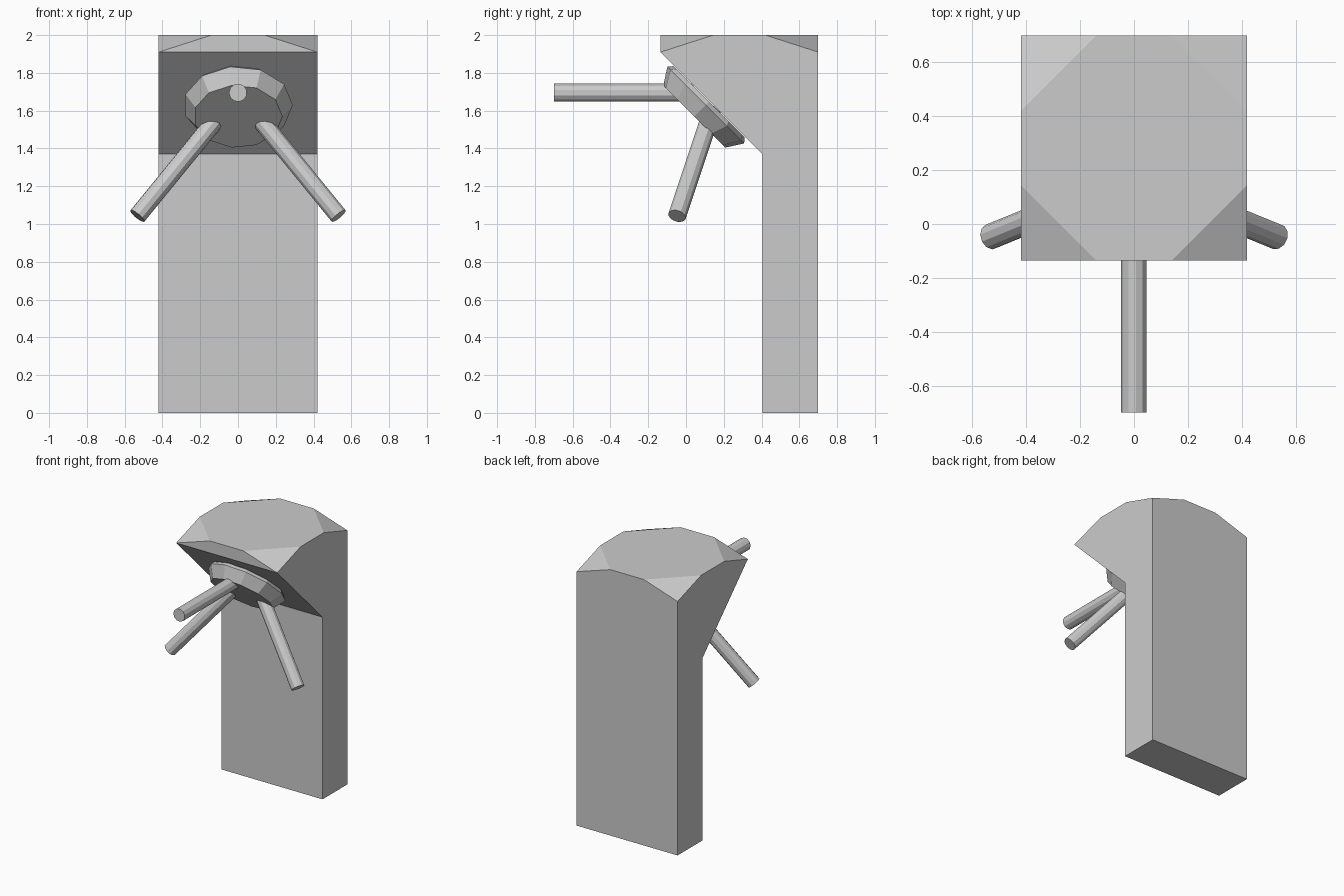
import bpy, bmesh, math
from mathutils import Matrix, Vector

if "Cube" in bpy.data.objects:
    bpy.data.objects.remove(bpy.data.objects["Cube"])

SIDES = 11
C = Vector((0, 0.115, 1.64))                 # disc centre on the slope
N = Vector((0, -1, -1)).normalized()         # slope normal


def finish(bm, name):
    bmesh.ops.recalc_face_normals(bm, faces=bm.faces[:])
    me = bpy.data.meshes.new(name)
    bm.to_mesh(me)
    bm.free()
    ob = bpy.data.objects.new(name, me)
    bpy.context.collection.objects.link(ob)
    return ob


def lathe(name, rings, origin, axis_x, axis_z):
    """Closed low-poly solid from (radius, distance along axis_z) rings."""
    axis_y = axis_z.cross(axis_x)
    bm = bmesh.new()
    loops = []
    for r, d in rings:
        loops.append([bm.verts.new(origin + axis_z * d + r * (
            axis_x * math.cos(2 * math.pi * i / SIDES) +
            axis_y * math.sin(2 * math.pi * i / SIDES))) for i in range(SIDES)])
    for a, b in zip(loops, loops[1:]):
        for i in range(SIDES):
            j = (i + 1) % SIDES
            bm.faces.new((a[i], a[j], b[j], b[i]))
    bm.faces.new(loops[0])
    bm.faces.new(loops[-1])
    return finish(bm, name)


# Wall body: side profile extruded across x
W, YF, YB = 0.42, -0.135, 0.70
profile = [(0.405, 0), (YB, 0), (YB, 2), (YF, 2), (YF, 1.91), (0.405, 1.37)]
bm = bmesh.new()
face = bm.faces.new([bm.verts.new((-W, y, z)) for y, z in profile])
ext = bmesh.ops.extrude_face_region(bm, geom=[face])
bmesh.ops.translate(bm, vec=(2 * W, 0, 0),
                    verts=[g for g in ext['geom'] if isinstance(g, bmesh.types.BMVert)])
bmesh.ops.recalc_face_normals(bm, faces=bm.faces[:])

# Cut the four top corners
for sx in (-1, 1):
    for sy, y in ((-1, YF), (1, YB)):
        bmesh.ops.bisect_plane(
            bm, geom=bm.verts[:] + bm.edges[:] + bm.faces[:], dist=1e-4,
            plane_co=(sx * W, y, 1.91),
            plane_no=Vector((sx / 0.28, sy / 0.28, 1 / 0.09)).normalized(),
            clear_outer=True)
        bmesh.ops.holes_fill(bm, edges=[e for e in bm.edges if e.is_boundary], sides=0)
finish(bm, "wall_body")

# Tapered hub disc on the slope
lathe("hub_disc", [(0.27, -0.01), (0.29, 0.015), (0.235, 0.1)], C, Vector((1, 0, 0)), N)

# Three pegs spaced evenly around the hub
for k, name in enumerate(("top_peg", "right_peg", "left_peg")):
    rot = Matrix.Rotation(math.radians(120 * k), 3, N)
    start = C + rot @ (Vector((0, 0.04, 1.695)) - C)
    lathe(name, [(0.048, 0), (0.048, 0.74)], start,
          rot @ Vector((-1, 0, 0)), rot @ Vector((0, -1, 0)))
